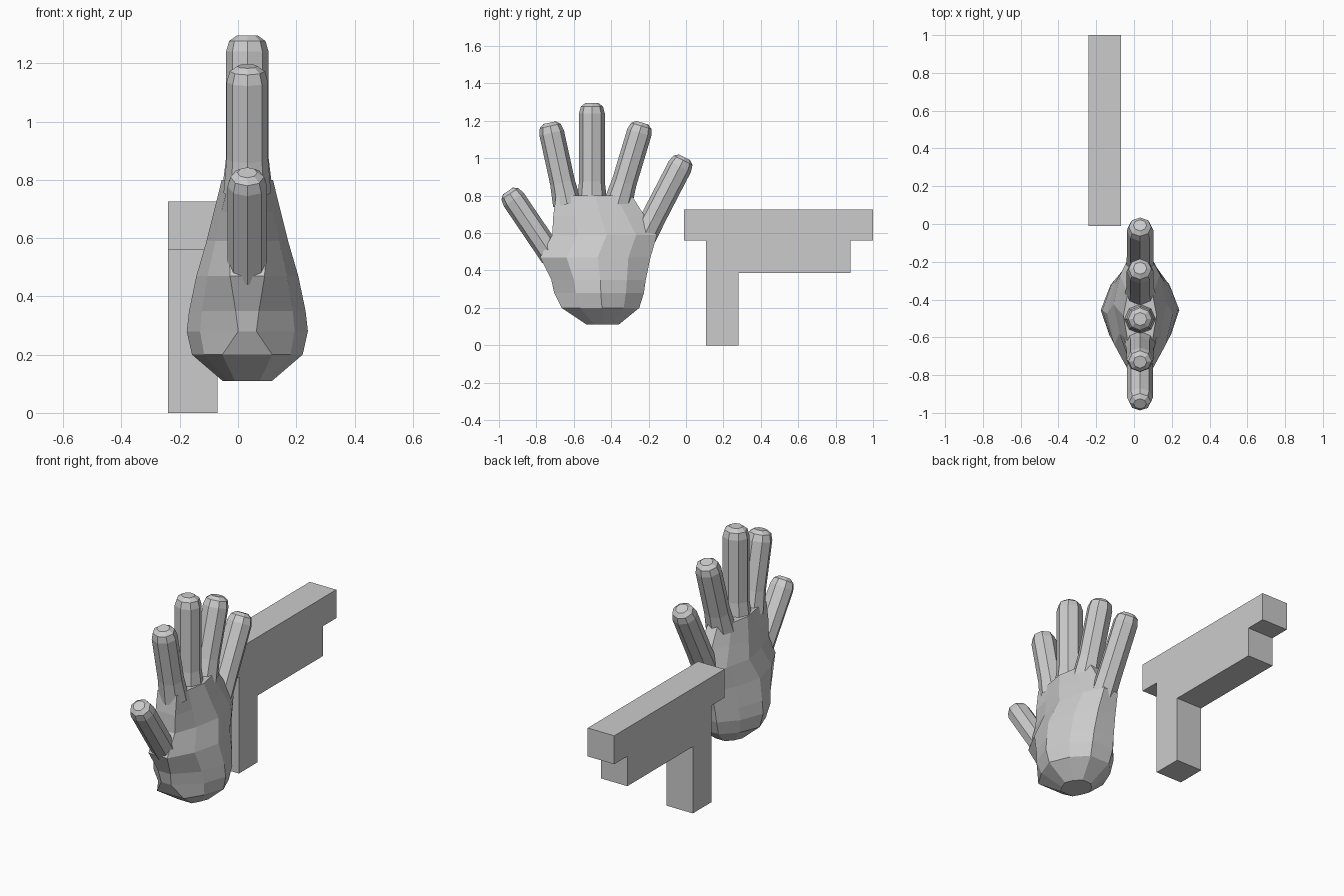
import bpy, bmesh, math
from mathutils import Vector

if "Cube" in bpy.data.objects:
    bpy.data.objects.remove(bpy.data.objects["Cube"])

CX = 0.032  # hand centre plane

grey = bpy.data.materials.new("light_grey")
grey.diffuse_color = (0.6, 0.6, 0.6, 1)
grey.use_nodes = True
grey.node_tree.nodes["Principled BSDF"].inputs["Base Color"].default_value = grey.diffuse_color


def finish(name, bm):
    bmesh.ops.recalc_face_normals(bm, faces=bm.faces)
    mesh = bpy.data.meshes.new(name)
    bm.to_mesh(mesh)
    bm.free()
    mesh.materials.append(grey)
    obj = bpy.data.objects.new(name, mesh)
    bpy.context.collection.objects.link(obj)
    return obj


def loft(name, rings, cap_start=True):
    bm = bmesh.new()
    loops = [[bm.verts.new(p) for p in ring] for ring in rings]
    n = len(loops[0])
    for a, b in zip(loops, loops[1:]):
        for i in range(n):
            j = (i + 1) % n
            bm.faces.new((a[i], a[j], b[j], b[i]))
    bm.faces.new(loops[-1])
    if cap_start:
        bm.faces.new(loops[0])
    return finish(name, bm)


def palm_ring(z, y0, y1, w, end):
    # half outline from thumb edge to little-finger edge, then mirrored
    half = [(0, end), (0.24, 0.78), (0.52, 1.0), (0.80, 0.75), (1, 0.34)]
    right = [(CX + w * f, y0 + (y1 - y0) * t, z) for t, f in half]
    left = [(2 * CX - x, y, z) for x, y, z in reversed(right)]
    return right + left


# Palm: stacked ten-sided sections (z, y min, y max, half width, thumb edge)
palm_sections = [
    (0.11, -0.53, -0.36, 0.085, 0.50),
    (0.20, -0.665, -0.25, 0.19, 0.45),
    (0.28, -0.705, -0.225, 0.208, 0.15),
    (0.35, -0.72, -0.215, 0.20, 0.20),
    (0.47, -0.78, -0.19, 0.175, 0.34),
    (0.59, -0.715, -0.155, 0.14, 0.45),
    (0.69, -0.71, -0.22, 0.115, 0.55),
    (0.80, -0.695, -0.29, 0.088, 0.70),
]
loft("palm", [palm_ring(*s) for s in palm_sections])


def finger(name, base, tip, r, flare):
    a, b = Vector((CX, *base)), Vector((CX, *tip))
    d = (b - a).normalized()
    side = Vector((1, 0, 0)).cross(d)
    length = (b - a).length
    # distance along the finger and radius, ending in a blunt tip
    steps = [(0, r * flare), (0.12, r), (length - 0.055, r),
             (length - 0.018, r * 0.85), (length, r * 0.5)]
    rings = []
    for dist, rad in steps:
        c = a + d * dist
        rings.append([c + Vector((1.06 * rad * math.cos(t), 0, 0)) + side * rad * math.sin(t)
                      for t in (i * math.pi / 4 for i in range(8))])
    loft(name, rings, cap_start=False)


# Fingers and thumb: base and tip given in (y, z)
finger("thumb", (-0.715, 0.475), (-0.952, 0.825), 0.064, 1.0)
finger("index_finger", (-0.635, 0.755), (-0.73, 1.19), 0.067, 1.15)
finger("middle_finger", (-0.503, 0.755), (-0.503, 1.295), 0.069, 1.2)
finger("ring_finger", (-0.365, 0.755), (-0.234, 1.19), 0.067, 1.15)
finger("little_finger", (-0.225, 0.585), (-0.007, 1.005), 0.066, 1.05)

# Angular pistol shape: side outline extruded across x
outline = [(-0.01, 0.725), (1.0, 0.725), (1.0, 0.56), (0.88, 0.56), (0.88, 0.387),
           (0.28, 0.387), (0.28, 0), (0.108, 0), (0.108, 0.56), (-0.01, 0.56)]
loft("block_pistol", [[(x, y, z) for y, z in outline] for x in (-0.24, -0.07)])
